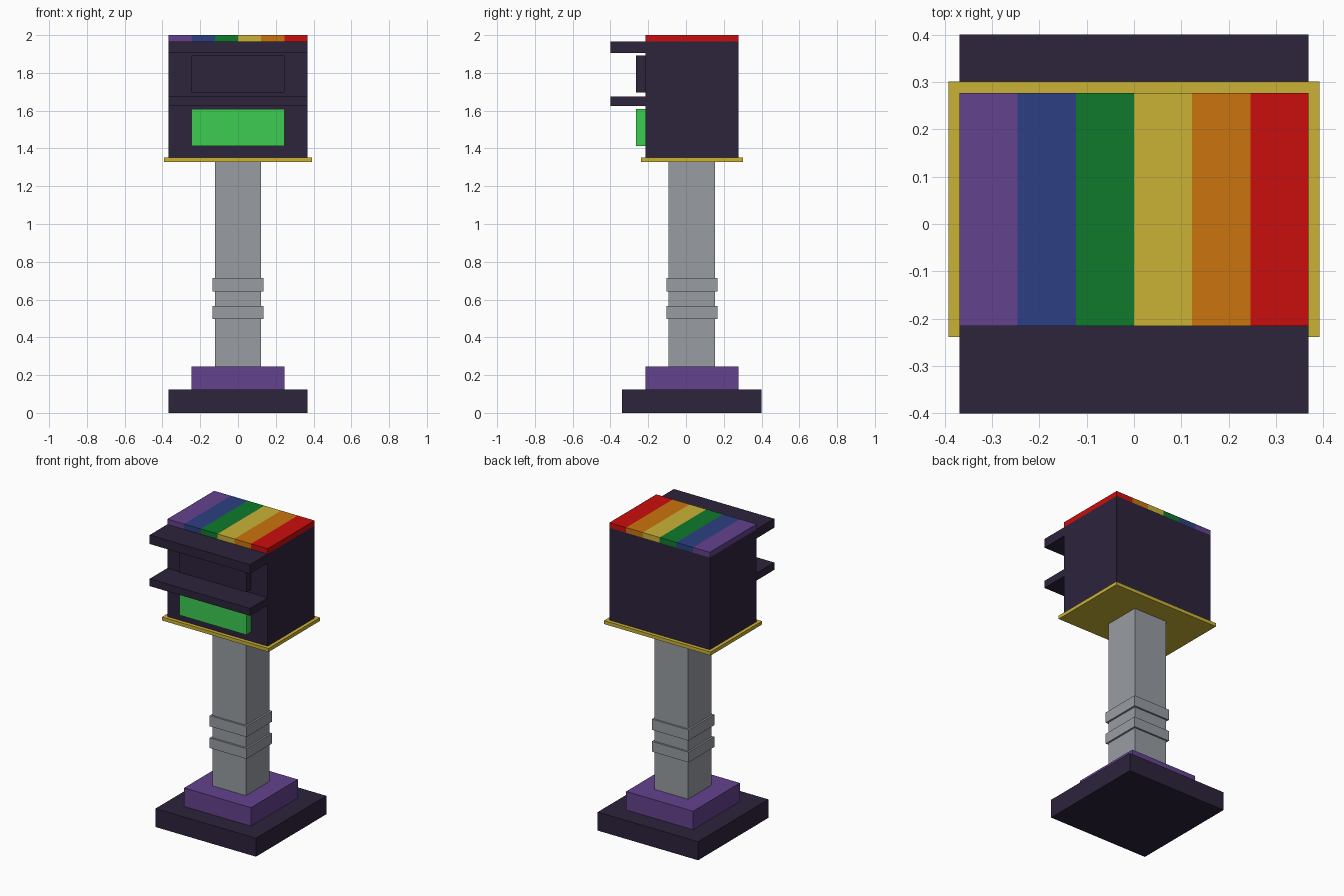
import bpy

cube = bpy.data.objects.get("Cube")
if cube:
    bpy.data.objects.remove(cube, do_unlink=True)


def material(name, rgb):
    """Flat material from 0-255 display values."""
    lin = [c / 255 / 12.92 if c <= 10 else ((c / 255 + 0.055) / 1.055) ** 2.4 for c in rgb]
    mat = bpy.data.materials.new(name)
    mat.use_nodes = True
    mat.diffuse_color = (*lin, 1)
    bsdf = mat.node_tree.nodes["Principled BSDF"]
    bsdf.inputs["Base Color"].default_value = (*lin, 1)
    bsdf.inputs["Roughness"].default_value = 0.8
    return mat


dark = material("dark_plum", (45, 35, 59))
purple = material("purple", (99, 66, 142))
grey = material("grey", (152, 157, 163))
gold = material("gold", (202, 178, 54))
lime = material("bright_green", (61, 204, 82))
blue = material("blue", (44, 64, 130))
green = material("green", (14, 122, 44))
orange = material("orange", (202, 116, 14))
red = material("red", (202, 14, 14))


def box(name, mat, x, y, z):
    """Box spanning the given (min, max) ranges."""
    spans = (x, y, z)
    bpy.ops.mesh.primitive_cube_add(size=1, location=[(a + b) / 2 for a, b in spans])
    ob = bpy.context.object
    ob.name = name
    ob.scale = [b - a for a, b in spans]
    bpy.ops.object.transform_apply(location=False, rotation=False, scale=True)
    ob.data.materials.append(mat)
    return ob


YC = 0.031   # depth centre of the post and head


def block(name, mat, half, z, half_y=None):
    """Box centred on the post axis."""
    hy = half_y or half
    return box(name, mat, (-half, half), (YC - hy, YC + hy), z)


# Stepped foot
block("base_slab", dark, 0.369, (0, 0.123))
block("base_step", purple, 0.246, (0.123, 0.246))

# Post with two collars
block("post", grey, 0.123, (0.246, 1.329))
for i, z in enumerate(((0.498, 0.566), (0.643, 0.714))):
    block(f"post_collar_{i + 1}", grey, 0.135, z)

# Head on its trim plate
block("trim_plate", gold, 0.392, (1.329, 1.352), 0.27)
block("head", dark, 0.369, (1.352, 1.965), 0.246)

# Striped roof
w = 0.738 / 6
for i, mat in enumerate((purple, blue, green, gold, orange, red)):
    x = -0.369 + i * w
    box(f"roof_stripe_{mat.name}", mat, (x, x + w), (YC - 0.246, YC + 0.246), (1.965, 2.0))

# Front awnings and raised panels
front = YC - 0.246
for name, z in (("upper_awning", (1.905, 1.965)), ("lower_awning", (1.625, 1.674))):
    box(name, dark, (-0.369, 0.369), (-0.4, front), z)
for name, mat, z in (("upper_panel", dark, (1.697, 1.892)), ("lower_panel", lime, (1.413, 1.609))):
    box(name, mat, (-0.246, 0.246), (front - 0.049, front), z)
